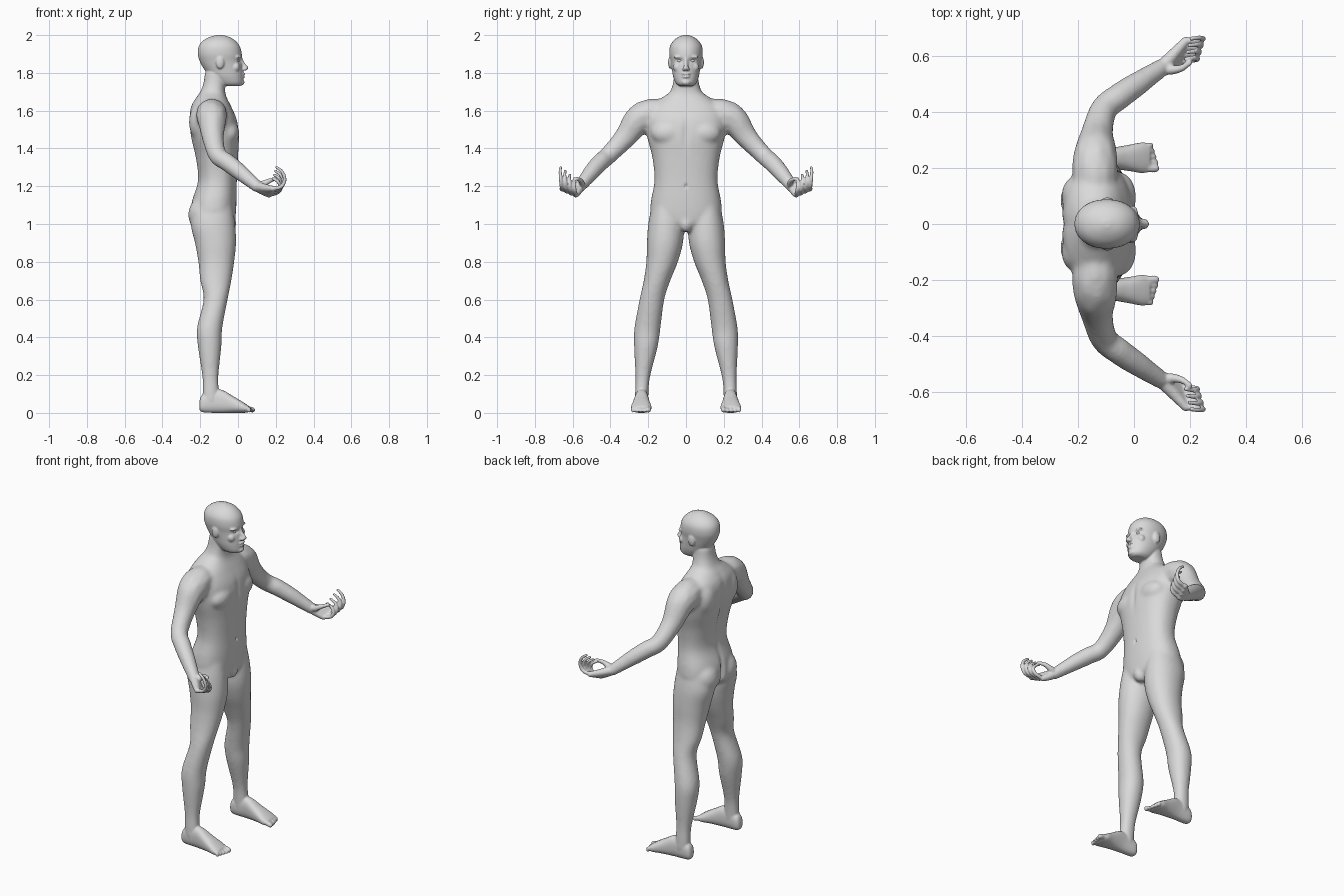
import bpy, bmesh, math
from mathutils import Vector, Matrix

cube = bpy.data.objects.get("Cube")
if cube:
    bpy.data.objects.remove(cube, do_unlink=True)

skin = bpy.data.materials.new("light grey")
skin.use_nodes = True
skin.diffuse_color = (0.7, 0.7, 0.7, 1)
skin.node_tree.nodes["Principled BSDF"].inputs["Base Color"].default_value = (0.7, 0.7, 0.7, 1)


def spline(rows, steps=6):
    """Smooth curve through rows of numbers."""
    out = []
    for i in range(len(rows) - 1):
        a, b = rows[max(i - 1, 0)], rows[i]
        c, d = rows[i + 1], rows[min(i + 2, len(rows) - 1)]
        for k in range(steps):
            t = k / steps
            out.append([q + t * (r - p) / 2 + t * t * (p - 2.5 * q + 2 * r - s / 2)
                        + t ** 3 * (1.5 * (q - r) + (s - p) / 2)
                        for p, q, r, s in zip(a, b, c, d)])
    return out + [list(rows[-1])]


def loft(bm, rows, axis="z", power=2.0, sides=40):
    """Rounded rings; a row is position, low and high u, low and high v."""
    rings = []
    for t, u0, u1, v0, v1 in spline(rows):
        ring = []
        for k in range(sides):
            a = math.tau * k / sides
            c, s = math.cos(a), math.sin(a)
            u = (u0 + u1) / 2 + (u1 - u0) / 2 * math.copysign(abs(c) ** (2 / power), c)
            v = (v0 + v1) / 2 + (v1 - v0) / 2 * math.copysign(abs(s) ** (2 / power), s)
            ring.append(bm.verts.new((u, v, t) if axis == "z" else (t, u, v)))
        rings.append(ring)
    for a, b in zip(rings, rings[1:]):
        for k in range(sides):
            n = (k + 1) % sides
            bm.faces.new((a[k], a[n], b[n], b[k]))
    bm.faces.new(rings[0])
    bm.faces.new(rings[-1])


def blob(bm, centre, size):
    m = Matrix.Translation(centre) @ Matrix.Diagonal((*size, 1))
    bmesh.ops.create_icosphere(bm, subdivisions=3, radius=1, matrix=m)


def limb(bm, rows):
    """Chain of overlapping balls; a row is x, y, z, radius."""
    for x, y, z, r in spline(rows, 7):
        bmesh.ops.create_icosphere(bm, subdivisions=2, radius=r,
                                   matrix=Matrix.Translation((x, y, z)))


def mirror(bm):
    copy = bmesh.ops.duplicate(bm, geom=bm.verts[:] + bm.edges[:] + bm.faces[:])["geom"]
    for e in copy:
        if isinstance(e, bmesh.types.BMVert):
            e.co.y *= -1


def fuse(bm, name, voxel, passes):
    """Merge all pieces into one even, softened skin."""
    bmesh.ops.recalc_face_normals(bm, faces=bm.faces[:])
    raw = bpy.data.meshes.new(name)
    bm.to_mesh(raw)
    bm.free()
    obj = bpy.data.objects.new(name, raw)
    bpy.context.collection.objects.link(obj)
    remesh = obj.modifiers.new("Remesh", "REMESH")
    remesh.mode = "VOXEL"
    remesh.voxel_size = voxel
    soft = obj.modifiers.new("Smooth", "SMOOTH")
    soft.factor = 0.5
    soft.iterations = passes
    bpy.context.view_layer.update()
    dg = bpy.context.evaluated_depsgraph_get()
    mesh = bpy.data.meshes.new_from_object(obj.evaluated_get(dg), depsgraph=dg)
    bpy.data.objects.remove(obj, do_unlink=True)
    return mesh


# Large masses: leg, arm and muscles of the left side
bm = bmesh.new()
loft(bm, [(1.1, -.23, -.03, .03, .18), (1, -.25, -.015, .012, .2), (.9, -.228, -.01, .016, .207),
          (.8, -.21, -.02, .043, .21), (.7, -.2, -.035, .083, .224), (.6, -.182, -.055, .115, .246),
          (.45, -.217, -.083, .135, .273), (.35, -.212, -.088, .15, .275),
          (.2, -.19, -.103, .188, .268), (.12, -.188, -.1, .198, .27), (.05, -.19, -.09, .2, .27)],
     power=2.1)
limb(bm, [(-.14, .13, 1.585, .08), (-.14, .2, 1.577, .085), (-.137, .255, 1.548, .078),
          (-.132, .323, 1.457, .06), (-.108, .41, 1.365, .05), (-.055, .455, 1.325, .049),
          (.01, .5, 1.275, .045), (.1, .56, 1.2, .034)])
blob(bm, (-.18, .085, 1.05), (.084, .088, .095))
blob(bm, (-.05, .095, 1.48), (.058, .09, .065))
blob(bm, (-.2, .1, 1.54), (.06, .075, .1))
mirror(bm)

# Torso and neck
loft(bm, [(.965, -.15, -.05, -.05, .05), (1, -.235, -.02, -.13, .13),
          (1.05, -.25, -.012, -.185, .185), (1.12, -.245, -.008, -.186, .186),
          (1.23, -.213, -.006, -.167, .167), (1.35, -.225, 0, -.178, .178),
          (1.46, -.25, .006, -.205, .205), (1.55, -.258, -.005, -.215, .215),
          (1.62, -.25, -.035, -.19, .19), (1.67, -.222, -.06, -.125, .125),
          (1.7, -.2, -.068, -.085, .085), (1.75, -.182, -.066, -.068, .068),
          (1.81, -.175, -.06, -.062, .062)], power=2.3)
blob(bm, (-.045, 0, 1), (.037, .036, .045))
mass = fuse(bm, "body_mass", .01, 8)

# Left foot with five toes
bm = bmesh.new()
loft(bm, [(-.205, .218, .25, .02, .06), (-.185, .203, .264, .003, .1), (-.1, .2, .27, 0, .125),
          (-.02, .19, .283, 0, .085), (.03, .182, .292, 0, .055), (.058, .188, .286, .004, .036)],
     axis="x", power=2.4)
for i in range(5):
    y, r = .199 + .0205 * i, .0145 if i == 0 else .0105
    tip = .077 - .006 * max(i - 1, 0)
    limb(bm, [(.03, y, .026, r), (.055, y, .022, r), (tip, y, r + .001, r)])

# Left hand: palm, curled fingers and thumb
low, high = Vector((.165, .583, 1.155)), Vector((.185, .655, 1.187))
for i in range(4):
    t = i / 3
    x, y, z = low.lerp(high, t)
    k = .75 + .25 * t
    limb(bm, [(.1, .56, 1.2, .028), ((.1 + x) / 2, (.56 + y) / 2, (1.195 + z) / 2, .022), (x, y, z, .016)])
    limb(bm, [(x, y, z, .0125), (x + .045, y + .004, z + .012, .011),
              (x + .062, y + .008, z + .05 * k, .0105), (x + .048, y + .011, z + .09 * k, .0095),
              (x + .02, y + .008, z + .113 * k, .008)])
limb(bm, [(.1, .56, 1.2, .026), (.135, .552, 1.213, .018), (.17, .558, 1.23, .013), (.2, .578, 1.24, .01)])

# Left ear, brow, cheek and nostril
blob(bm, (-.095, .083, 1.855), (.022, .012, .034))
blob(bm, (-.002, .036, 1.884), (.018, .03, .009))
blob(bm, (-.012, .043, 1.83), (.022, .026, .026))
blob(bm, (.034, .011, 1.82), (.013, .009, .009))
mirror(bm)

# Head, nose, lips and chin
loft(bm, [(1.73, -.09, .012, -.036, .036), (1.745, -.115, .026, -.054, .054),
          (1.78, -.15, .027, -.068, .068), (1.82, -.18, .025, -.075, .075),
          (1.86, -.202, .02, -.081, .081), (1.9, -.213, .02, -.088, .088),
          (1.94, -.208, .01, -.085, .085), (1.97, -.186, -.014, -.067, .067),
          (1.99, -.15, -.045, -.04, .04), (2.001, -.11, -.085, -.012, .012)], power=2.1)
limb(bm, [(.01, 0, 1.885, .011), (.025, 0, 1.85, .011), (.042, 0, 1.826, .0135)])
blob(bm, (.026, 0, 1.794), (.013, .024, .008))
blob(bm, (.025, 0, 1.78), (.013, .021, .008))
blob(bm, (.015, 0, 1.75), (.02, .025, .017))
bm.from_mesh(mass)
bpy.data.meshes.remove(mass)
body = fuse(bm, "body", .005, 3)

# Soft hollows: centre, reach and forward push
hollows = [((.022, .034, 1.865), (.025, .018, .011), -.011),
           ((.022, -.034, 1.865), (.025, .018, .011), -.011),
           ((.036, 0, 1.787), (.02, .024, .004), -.005),
           ((-.25, 0, 1.4), (.07, .022, .18), .014),
           ((-.25, 0, 1.05), (.07, .014, .075), .025),
           ((0, 0, 1.48), (.05, .018, .07), -.007),
           ((-.005, 0, 1.2), (.03, .008, .011), -.009)]
for v in body.vertices:
    p = v.co.copy()
    for c, size, push in hollows:
        q = [(p[j] - c[j]) / size[j] for j in range(3)]
        d = q[0] ** 2 + q[1] ** 2 + q[2] ** 2
        if d < 9:
            v.co.x += push * math.exp(-d)


def finish(name, mesh):
    mesh.name = name
    mesh.materials.clear()
    mesh.materials.append(skin)
    mesh.polygons.foreach_set("material_index", [0] * len(mesh.polygons))
    mesh.polygons.foreach_set("use_smooth", [True] * len(mesh.polygons))
    mesh.update()
    bpy.context.collection.objects.link(bpy.data.objects.new(name, mesh))


finish("body", body)

# Eyeballs
for name, y in (("left_eye", .033), ("right_eye", -.033)):
    bm = bmesh.new()
    blob(bm, (-.005, y, 1.865), (.012, .013, .011))
    eye = bpy.data.meshes.new(name)
    bm.to_mesh(eye)
    bm.free()
    finish(name, eye)
